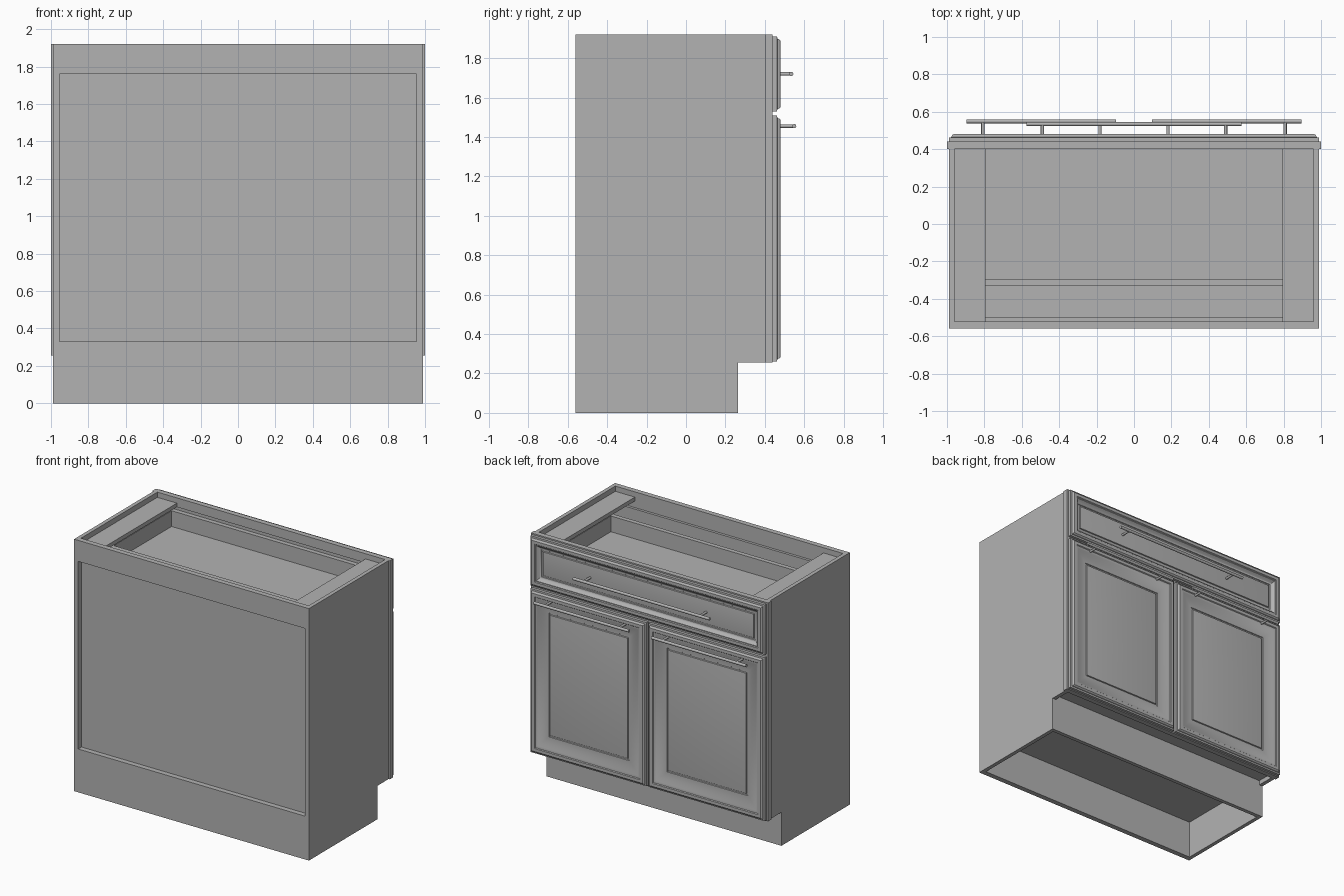
import bpy, bmesh, math

cube = bpy.data.objects.get("Cube")
if cube:
    bpy.data.objects.remove(cube, do_unlink=True)

GREY = 0.45
paint = bpy.data.materials.new("grey paint")
paint.use_nodes = True
paint.diffuse_color = (GREY, GREY, GREY, 1)
paint.node_tree.nodes["Principled BSDF"].inputs["Base Color"].default_value = (GREY, GREY, GREY, 1)


def finish(name, bm, smooth=False):
    bmesh.ops.recalc_face_normals(bm, faces=bm.faces[:])
    mesh = bpy.data.meshes.new(name)
    bm.to_mesh(mesh)
    bm.free()
    mesh.materials.append(paint)
    ob = bpy.data.objects.new(name, mesh)
    bpy.context.collection.objects.link(ob)
    if smooth:
        bpy.ops.object.select_all(action="DESELECT")
        ob.select_set(True)
        bpy.context.view_layer.objects.active = ob
        bpy.ops.object.shade_smooth_by_angle(angle=math.radians(30))
    return ob


def box(name, x, y, z):
    bm = bmesh.new()
    bmesh.ops.create_cube(bm, size=1)
    for v in bm.verts:
        for i, (a, b) in enumerate((x, y, z)):
            v.co[i] = a + (v.co[i] + 0.5) * (b - a)
    return finish(name, bm)


def side_panel(name, x0, x1):
    # Outline with the toe notch, pushed out to the panel thickness
    outline = [(-0.56, 0), (0.265, 0), (0.265, 0.255), (0.40, 0.255), (0.40, 1.92), (-0.56, 1.92)]
    bm = bmesh.new()
    face = bm.faces.new([bm.verts.new((x0, y, z)) for y, z in outline])
    out = bmesh.ops.extrude_face_region(bm, geom=[face])
    for v in out["geom"]:
        if isinstance(v, bmesh.types.BMVert):
            v.co.x = x1
    return finish(name, bm)


def moulded_front(name, x, z, width):
    # Moulding section as (inset, depth): stepped edge, cove, bead, flat panel
    section = [(0, 0.44), (0, 0.462), (0.012, 0.464), (0.015, 0.474), (0.022, 0.48),
               (0.045, 0.48), (0.05, 0.474)]
    steps = 8
    for i in range(steps + 1):
        t = i / steps
        section.append((0.055 + t * (width - 0.075), 0.474 - 0.022 * math.sin(t * math.pi / 2)))
    section += [(width - 0.017, 0.447), (width - 0.008, 0.447), (width - 0.005, 0.455), (width, 0.456)]
    bm = bmesh.new()
    rings = []
    for d, y in section:
        corners = ((x[0] + d, z[0] + d), (x[1] - d, z[0] + d), (x[1] - d, z[1] - d), (x[0] + d, z[1] - d))
        rings.append([bm.verts.new((cx, y, cz)) for cx, cz in corners])
    for a, b in zip(rings, rings[1:]):
        for i in range(4):
            j = (i + 1) % 4
            bm.faces.new((a[i], a[j], b[j], b[i]))
    bm.faces.new(rings[0])
    bm.faces.new(rings[-1])
    return finish(name, bm, smooth=True)


def rod(name, start, end, radius):
    curve = bpy.data.curves.new(name, "CURVE")
    curve.dimensions = "3D"
    curve.bevel_depth = radius
    curve.bevel_resolution = 3
    curve.use_fill_caps = True
    line = curve.splines.new("POLY")
    line.points.add(1)
    line.points[0].co = (*start, 1)
    line.points[1].co = (*end, 1)
    curve.materials.append(paint)
    ob = bpy.data.objects.new(name, curve)
    bpy.context.collection.objects.link(ob)


def bar_handle(name, x0, x1, y, z, post_inset):
    rod(name + "_bar", (x0, y, z), (x1, y, z), 0.011)
    for i, px in enumerate((x0 + post_inset, x1 - post_inset)):
        rod(f"{name}_post_{i + 1}", (px, 0.45, z), (px, y, z), 0.009)


# Parts that repeat on the left (+x) and the right (-x)
for side, s in (("left", 1), ("right", -1)):
    def span(a, b):
        return tuple(sorted((s * a, s * b)))

    side_panel(side + "_side_panel", s * 0.96, s * 0.99)
    box(side + "_top_stretcher", span(0.795, 0.96), (-0.52, 0.40), (1.85, 1.88))
    box(side + "_back_stile", span(0.955, 0.96), (-0.56, -0.52), (0.33, 1.76))
    box(side + "_face_stile", span(0.90, 1.0), (0.40, 0.44), (0.255, 1.92))
    box(side + "_drawer_wall", span(0.84, 0.87), (-0.33, 0.40), (1.60, 1.81))
    moulded_front(side + "_door", span(0.008, 0.988), (0.262, 1.508), 0.17)
    bar_handle(side + "_door_handle", *span(0.095, 0.895), 0.549, 1.455, 0.087)

# Back: frame rails and recessed panel
box("back_top_rail", (-0.96, 0.96), (-0.56, -0.52), (1.76, 1.92))
box("back_bottom_rail", (-0.96, 0.96), (-0.56, -0.52), (0, 0.33))
box("back_panel", (-0.96, 0.96), (-0.52, -0.50), (0.30, 1.80))

# Base: floor and toe board
box("cabinet_floor", (-0.96, 0.96), (-0.52, 0.40), (0.29, 0.32))
box("toe_board", (-0.96, 0.96), (0.235, 0.265), (0, 0.29))

# Face frame rails
for name, z in (("top", (1.85, 1.92)), ("middle", (1.47, 1.57)), ("bottom", (0.255, 0.33))):
    box(f"face_{name}_rail", (-0.90, 0.90), (0.40, 0.44), z)

# Drawer box
box("drawer_floor", (-0.84, 0.84), (-0.295, 0.40), (1.67, 1.69))
box("drawer_back", (-0.84, 0.84), (-0.33, -0.295), (1.60, 1.81))
box("drawer_box_front", (-0.87, 0.87), (0.40, 0.435), (1.60, 1.81))
moulded_front("drawer_front", (-0.988, 0.988), (1.53, 1.91), 0.105)
bar_handle("drawer_handle", -0.575, 0.575, 0.534, 1.72, 0.085)
